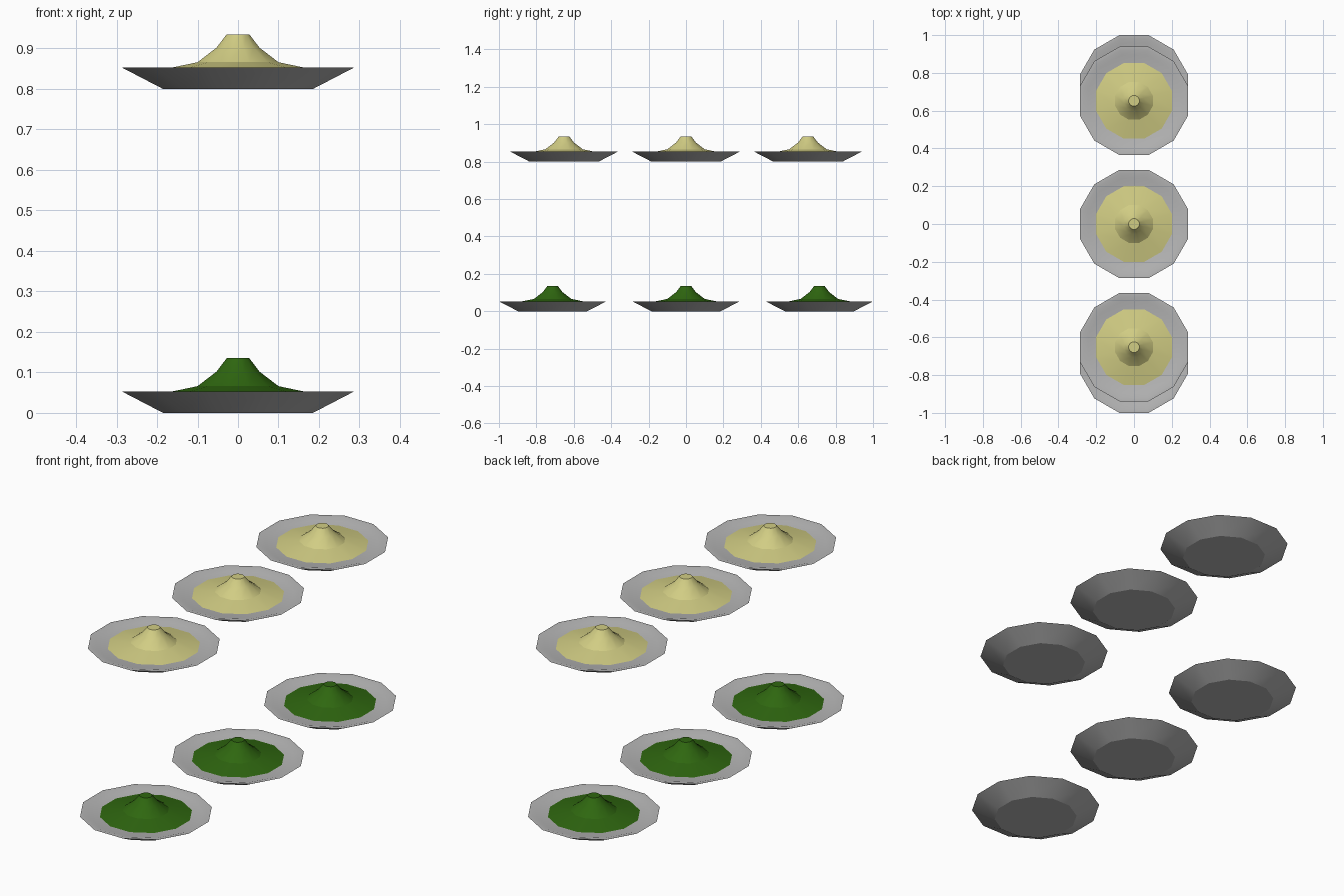
import bpy, bmesh, math

if "Cube" in bpy.data.objects:
    bpy.data.objects.remove(bpy.data.objects["Cube"])

SIDES = 12
FLAT = math.cos(math.pi / SIDES)  # profiles give the distance to the flat sides


def material(name, rgb):
    m = bpy.data.materials.new(name)
    m.diffuse_color = (*rgb, 1.0)
    m.use_nodes = True
    m.node_tree.nodes["Principled BSDF"].inputs["Base Color"].default_value = m.diffuse_color
    return m


grey = material("grey_plate", (0.47, 0.47, 0.47))
yellow = material("pale_yellow", (0.64, 0.61, 0.23))
green = material("dark_green", (0.028, 0.135, 0.005))


def turned(name, profile, mat, location, cap_start, cap_end):
    """Spin a (radius, height) profile into a twelve-sided solid."""
    bm = bmesh.new()
    rings = []
    for r, z in profile:
        angles = [(i + 0.5) * 2 * math.pi / SIDES for i in range(SIDES)]
        rings.append([bm.verts.new((r / FLAT * math.cos(a), r / FLAT * math.sin(a), z))
                      for a in angles])
    for a, b in zip(rings, rings[1:]):
        for i in range(SIDES):
            j = (i + 1) % SIDES
            bm.faces.new((a[i], a[j], b[j], b[i]))
    if cap_start:
        bm.faces.new(rings[0][::-1])
    if cap_end:
        bm.faces.new(rings[-1])
    mesh = bpy.data.meshes.new(name)
    bm.to_mesh(mesh)
    bm.free()
    mesh.materials.append(mat)
    ob = bpy.data.objects.new(name, mesh)
    ob.location = location
    bpy.context.collection.objects.link(ob)
    bpy.ops.object.select_all(action='DESELECT')
    ob.select_set(True)
    bpy.context.view_layer.objects.active = ob
    bpy.ops.object.shade_smooth_by_angle(angle=math.radians(25))


# Plate: base, flared side, rim, shallow inner step and floor
plate = [(0.185, 0.0), (0.287, 0.053), (0.268, 0.053), (0.243, 0.045)]
# Heap: wide skirt rising to a small flat tip
heap = [(0.21, 0.043), (0.10, 0.066), (0.053, 0.102), (0.028, 0.135)]

# Two rows of three plates
for row, height, spacing, mat in (("lower", 0.0, 0.713, green),
                                  ("upper", 0.80, 0.652, yellow)):
    for place, k in (("front", -1), ("middle", 0), ("back", 1)):
        loc = (0, k * spacing, height)
        turned(f"{row}_{place}_plate", plate, grey, loc, True, True)
        turned(f"{row}_{place}_heap", heap, mat, loc, False, True)
